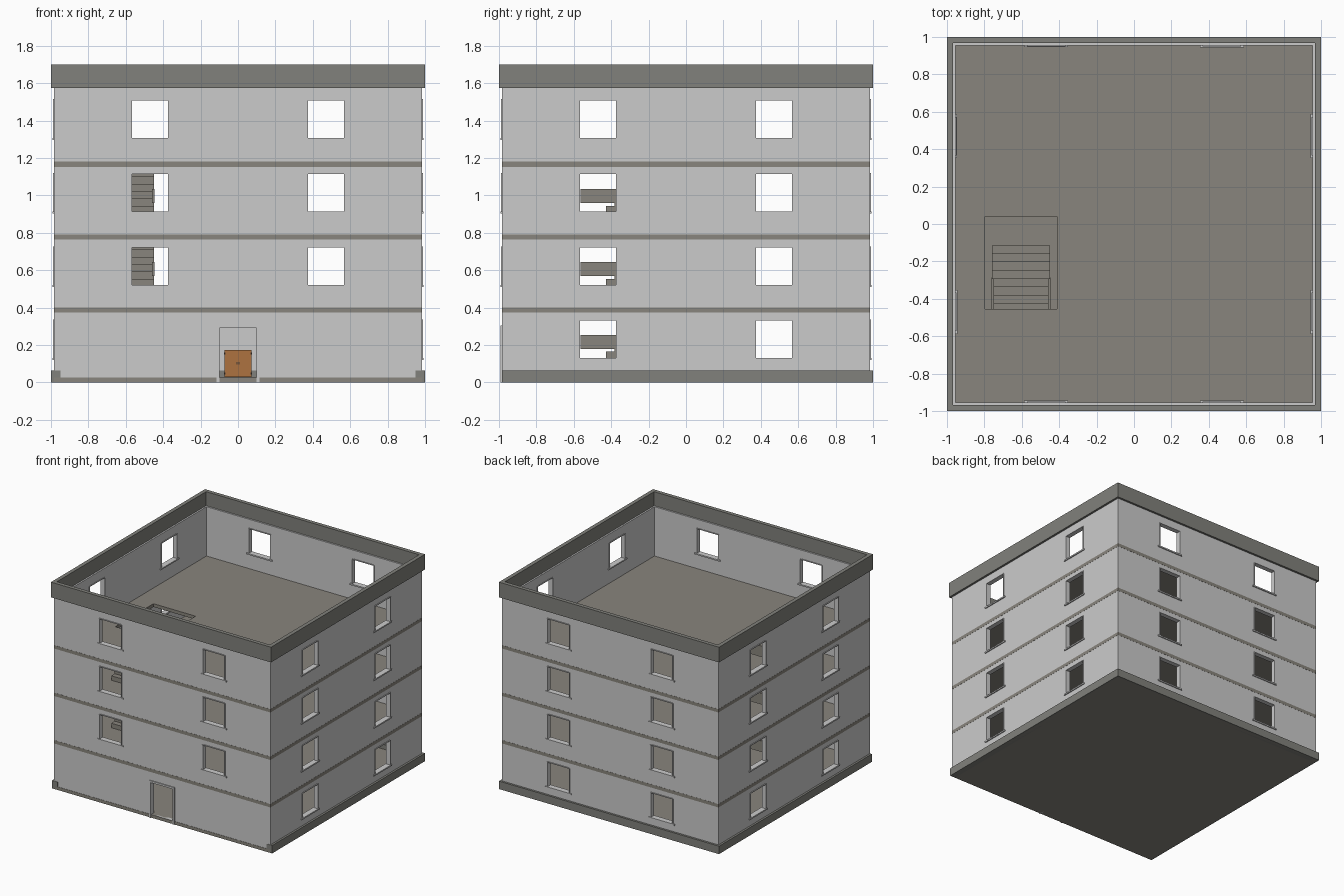
import bpy, bmesh
from math import pi
from mathutils import Matrix

if "Cube" in bpy.data.objects:
    bpy.data.objects.remove(bpy.data.objects["Cube"])

WALL, INNER = 0.983, 0.955
FLOORS = [0.01, 0.40, 0.79, 1.18]


def material(name, rgb):
    m = bpy.data.materials.new(name)
    m.diffuse_color = (*rgb, 1)
    m.use_nodes = True
    m.node_tree.nodes["Principled BSDF"].inputs["Base Color"].default_value = m.diffuse_color
    return m


FLOOR_MAT = material("warm_floor", (0.25, 0.235, 0.205))
WOOD = material("wood", (0.42, 0.17, 0.05))
IRON = material("dark_iron", (0.06, 0.04, 0.03))
TRIM = material("dark_trim", (0.22, 0.22, 0.2))


def finish(name, bm, mat=None):
    bmesh.ops.recalc_face_normals(bm, faces=bm.faces)
    me = bpy.data.meshes.new(name)
    bm.to_mesh(me)
    bm.free()
    ob = bpy.data.objects.new(name, me)
    bpy.context.collection.objects.link(ob)
    if mat:
        me.materials.append(mat)
    return ob


def boxes(name, items, mat=None):
    """items: (x0, x1, y0, y1, z0, z1, quarter_turns)"""
    bm = bmesh.new()
    for x0, x1, y0, y1, z0, z1, turn in items:
        m = (Matrix.Rotation(turn * pi / 2, 4, 'Z')
             @ Matrix.Translation(((x0 + x1) / 2, (y0 + y1) / 2, (z0 + z1) / 2))
             @ Matrix.Diagonal((x1 - x0, y1 - y0, z1 - z0, 1)))
        bmesh.ops.create_cube(bm, size=1, matrix=m)
    return finish(name, bm, mat)


def extrude(name, outline, vec, mat=None):
    bm = bmesh.new()
    f = bm.faces.new([bm.verts.new(p) for p in outline])
    ext = bmesh.ops.extrude_face_region(bm, geom=[f])
    bmesh.ops.translate(bm, vec=vec,
                        verts=[v for v in ext["geom"] if isinstance(v, bmesh.types.BMVert)])
    return finish(name, bm, mat)


def ring(name, outer, inner, z0, z1, mat=None):
    bm = bmesh.new()
    signs = [(-1, -1), (1, -1), (1, 1), (-1, 1)]
    loops = [[bm.verts.new((sx * r, sy * r, z)) for sx, sy in signs]
             for r, z in ((outer, z0), (outer, z1), (inner, z1), (inner, z0))]
    for k in range(4):
        a, b = loops[k], loops[(k + 1) % 4]
        for i in range(4):
            j = (i + 1) % 4
            bm.faces.new((a[i], a[j], b[j], b[i]))
    return finish(name, bm, mat)


def cut(ob, cutter):
    mod = ob.modifiers.new("cut", 'BOOLEAN')
    mod.operation, mod.solver, mod.object = 'DIFFERENCE', 'EXACT', cutter
    bpy.context.view_layer.objects.active = ob
    bpy.ops.object.modifier_apply(modifier=mod.name)
    bpy.data.objects.remove(cutter)


# window openings with sills and frames on all four sides
openings, sills, frames = [], [], []
for turn in range(4):
    for level, z in enumerate((0.13, 0.522, 0.915, 1.308)):
        if turn == 0 and level == 0:
            continue                      # ground floor front has the door instead
        for x in (-0.47, 0.47):
            a, b, top = x - 0.1, x + 0.1, z + 0.203
            openings.append((a, b, -1.05, -0.9, z, top, turn))
            sills.append((x - 0.117, x + 0.117, -0.991, -0.945, z - 0.011, z, turn))
            for p, q, lo, hi in ((a - .003, a + .003, z, top), (b - .003, b + .003, z, top),
                                 (a + .003, b - .003, top - .003, top + .003)):
                frames.append((p, q, -0.989, -0.95, lo, hi, turn))
openings.append((-0.1, 0.1, -1.05, -0.9, 0.026, 0.29, 0))

# outer walls
walls = ring("walls", WALL, INNER, 0.003, 1.585)
cut(walls, boxes("opening_cutter", openings))
boxes("window_sills", sills)
boxes("window_frames", frames)

# parapet, base and plinth (the plinth skips the front)
ring("parapet", 1.0, 0.968, 1.575, 1.70, TRIM)
boxes("base_slab", [(-0.985, 0.985, -0.985, 0.985, 0, 0.026, 0)], FLOOR_MAT)
boxes("plinth", [(-1, -0.95, -0.985, 1, 0, 0.065, 0), (0.95, 1, -0.985, 1, 0, 0.065, 0),
                 (-0.95, 0.95, 0.95, 1, 0, 0.065, 0)], TRIM)

# upper floors with stairwell openings
for i, z in enumerate(FLOORS[1:]):
    slab = boxes(f"floor_{i + 1}", [(-0.984, 0.984, -0.984, 0.984, z - 0.027, z, 0)], FLOOR_MAT)
    cut(slab, boxes("stairwell_cutter", [(-0.797, -0.413, -0.455, 0.04, z - 0.1, z + 0.1, 0)]))

# straight stair flights with side boards
N, Y0, GO, RISE = 10, -0.56, 0.0445, 0.039
for i, z in enumerate(FLOORS[:3]):
    pts = [(-0.76, Y0, z)]
    for s in range(N):
        h = z + (s + 1) * RISE - 0.002
        pts += [(-0.76, Y0 + s * GO, h), (-0.76, Y0 + (s + 1) * GO, h)]
    pts.append((-0.76, Y0 + N * GO, z))
    extrude(f"stairs_{i + 1}", pts, (0.31, 0, 0), FLOOR_MAT)
    boxes(f"stair_side_boards_{i + 1}",
          [(x, x + 0.014, Y0 - 0.003, -0.285, z + 0.168, z + 0.244, 0)
           for x in (-0.762, -0.460)], FLOOR_MAT)

# entrance surround
boxes("door_surround", [(-0.114, -0.1, -0.991, -0.945, 0, 0.305, 0),
                        (0.1, 0.114, -0.991, -0.945, 0, 0.305, 0),
                        (-0.1, 0.1, -0.991, -0.945, 0.29, 0.305, 0)])

# small inner double door with hinges and handles
boxes("double_door", [(-0.072, -0.001, -0.006, 0.006, 0.028, 0.172, 0),
                      (0.001, 0.072, -0.006, 0.006, 0.028, 0.172, 0)], WOOD)
boxes("door_hinges", [(s * 0.071 - 0.003, s * 0.071 + 0.003, -0.009, 0.009, z, z + 0.012, 0)
                      for s in (-1, 1) for z in (0.042, 0.148)], IRON)
boxes("door_handles", [(s * 0.006 - 0.002, s * 0.006 + 0.002, -0.012, 0.012, 0.095, 0.11, 0)
                       for s in (-1, 1)], IRON)
